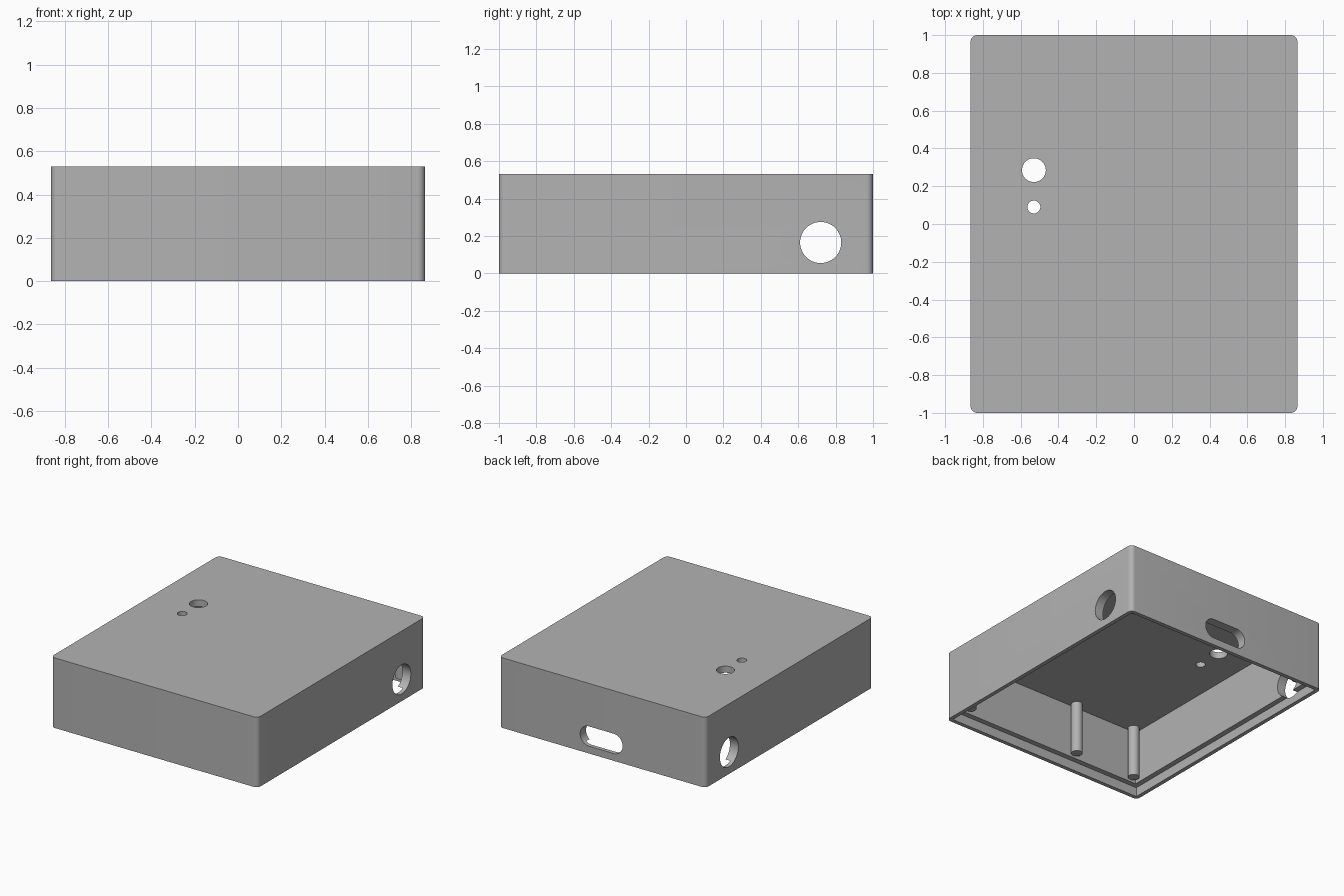
import bpy, bmesh
from math import pi
from mathutils import Matrix, Vector

if "Cube" in bpy.data.objects:
    bpy.data.objects.remove(bpy.data.objects["Cube"], do_unlink=True)

W, D, H = 1.73, 2.0, 0.53        # outer size
WALL, LIP = 0.07, 0.03           # wall thickness, thin rim around the lid recess
CEILING, LEDGE = 0.48, 0.07      # underside of the top, depth of the lid recess

grey = bpy.data.materials.new("plain grey")
grey.use_nodes = True
grey.diffuse_color = (0.45, 0.45, 0.45, 1)
grey.node_tree.nodes["Principled BSDF"].inputs["Base Color"].default_value = (0.45, 0.45, 0.45, 1)


def finish(bm, name):
    mesh = bpy.data.meshes.new(name)
    bm.to_mesh(mesh)
    bm.free()
    mesh.materials.append(grey)
    ob = bpy.data.objects.new(name, mesh)
    bpy.context.collection.objects.link(ob)
    return ob


def block(name, width, depth, z0, z1, corner=0, centre=(0, 0), segments=8):
    """Box between two heights, with optional rounded upright edges."""
    bm = bmesh.new()
    place = Matrix.Translation((*centre, (z0 + z1) / 2)) @ Matrix.Diagonal((width, depth, z1 - z0, 1))
    bmesh.ops.create_cube(bm, size=1, matrix=place)
    if corner:
        upright = [e for e in bm.edges if abs(e.verts[0].co.z - e.verts[1].co.z) > 0.01]
        bmesh.ops.bevel(bm, geom=upright, offset=corner, segments=segments, profile=0.5, affect='EDGES')
    return finish(bm, name)


def rod(name, radius, length, centre, axis='Z'):
    bm = bmesh.new()
    turn = Matrix.Rotation(pi / 2, 4, 'Y') if axis == 'X' else Matrix()
    bmesh.ops.create_cone(bm, cap_ends=True, segments=48, radius1=radius, radius2=radius,
                          depth=length, matrix=Matrix.Translation(centre) @ turn)
    return finish(bm, name)


def cut(target, cutter):
    mod = target.modifiers.new(cutter.name, 'BOOLEAN')
    mod.operation, mod.solver, mod.object = 'DIFFERENCE', 'EXACT', cutter
    cutter.hide_render = True
    bpy.context.view_layer.objects.active = target
    bpy.ops.object.modifier_apply(modifier=mod.name)
    bpy.data.objects.remove(cutter, do_unlink=True)


def smooth(ob):
    bpy.ops.object.select_all(action='DESELECT')
    ob.select_set(True)
    bpy.context.view_layer.objects.active = ob
    bpy.ops.object.shade_smooth_by_angle(angle=0.6)


# Rounded shell, open underneath, with a recess for a lid
shell = block("enclosure_shell", W, D, 0, H, corner=0.035)
cut(shell, block("cavity", W - 2 * WALL, D - 2 * WALL, -0.1, CEILING))
cut(shell, block("lid_recess", W - 2 * LIP, D - 2 * LIP, -0.1, LEDGE))

# Two indicator holes in the top
for y, radius in ((0.285, 0.063), (0.09, 0.034)):
    cut(shell, rod("top_hole", radius, 0.3, (-0.53, y, H)))

# Cable hole through both sides
cut(shell, rod("side_holes", 0.11, 3, (0, 0.72, 0.165), 'X'))

# Rounded slot in the back wall, shaped flat and then turned upright
slot = block("back_slot", 0.355, 0.15, -0.2, 0.2, corner=0.0745, segments=12)
slot.data.transform(Matrix.Translation((0.008, 1, 0.13)) @ Matrix.Rotation(pi / 2, 4, 'X'))
cut(shell, slot)
smooth(shell)

# Posts hanging from the ceiling: four corners and one extra along the front wall
post_bottom, post_top = 0.085, CEILING + 0.02
spots = [(x, y) for x in (-0.742, 0.742) for y in (-0.888, 0.888)] + [(-0.225, -0.888)]
for x, y in spots:
    smooth(rod("lid_post", 0.04, post_top - post_bottom, (x, y, (post_top + post_bottom) / 2)))
